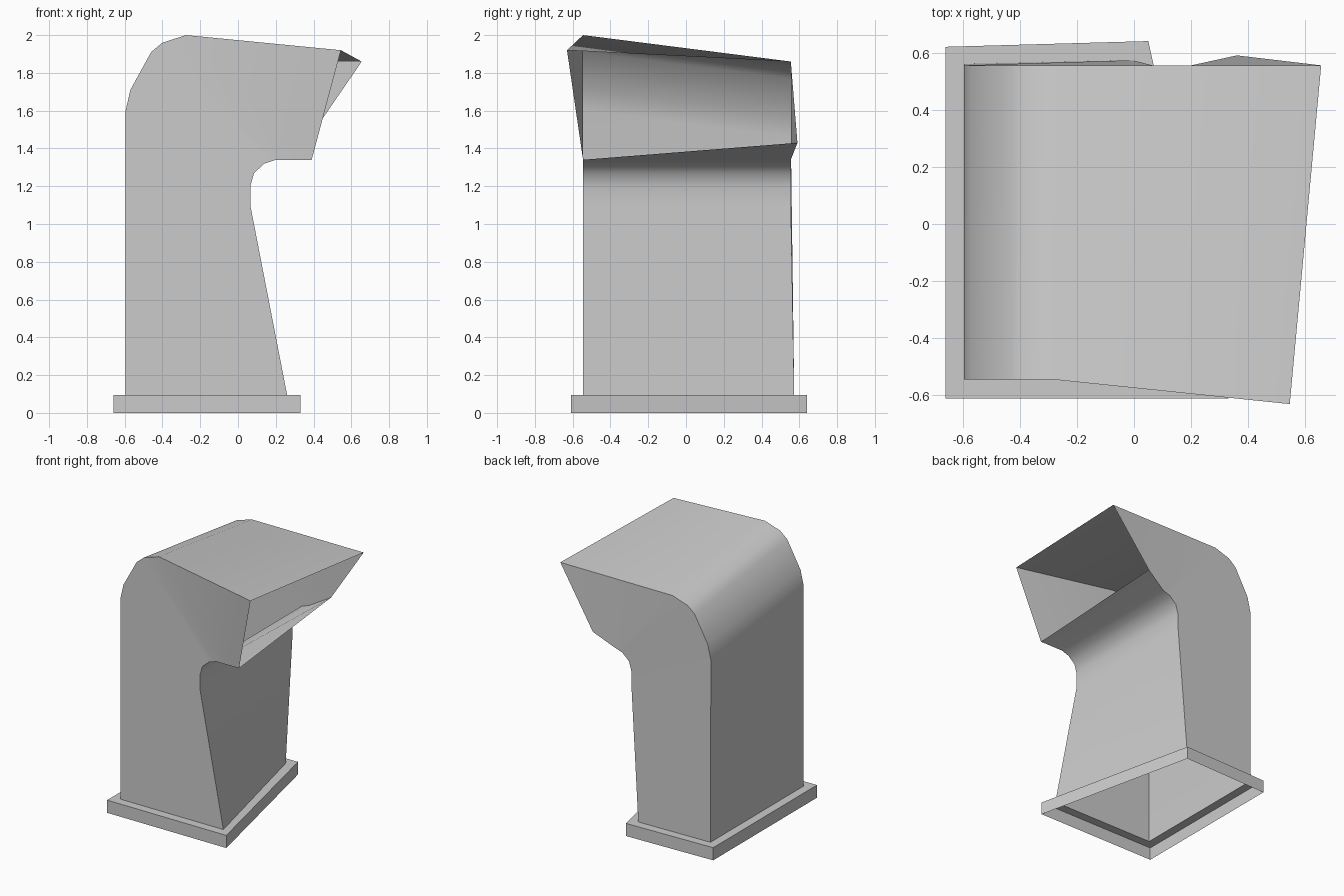
import bpy, bmesh, math

if "Cube" in bpy.data.objects:
    bpy.data.objects.remove(bpy.data.objects["Cube"])


def loft(name, rings, smooth=False):
    """Open thin shell skinned through four-cornered rings."""
    bm = bmesh.new()
    vs = [[bm.verts.new(p) for p in ring] for ring in rings]
    for a, b in zip(vs, vs[1:]):
        for i in range(4):
            j = (i + 1) % 4
            bm.faces.new((a[i], a[j], b[j], b[i]))
    mesh = bpy.data.meshes.new(name)
    bm.to_mesh(mesh)
    bm.free()
    ob = bpy.data.objects.new(name, mesh)
    bpy.context.collection.objects.link(ob)
    if smooth:
        bpy.context.view_layer.objects.active = ob
        ob.select_set(True)
        bpy.ops.object.shade_smooth_by_angle(angle=math.radians(40))
        ob.select_set(False)
    return ob


FRONT, BACK, DROP = -0.545, 0.555, 0.14

# Ring corners run: outer front, inner front, inner back, outer back
foot = [(-0.595, FRONT, 0.095), (0.26, FRONT, 0.095),
        (-0.005, 0.573, 0.095), (-0.595, 0.56, 0.095)]
mouth = [(0.545, -0.63, 1.92), (0.39, FRONT, 1.34),
         (0.36, 0.59, 1.43), (0.655, BACK, 1.86)]

# Side profile of the bend; the outer curve sits lower at the back
outer = [(-0.595, 1.60), (-0.57, 1.71), (-0.46, 1.91), (-0.40, 1.96), (-0.275, 2.0)]
inner = [(0.065, 1.10), (0.065, 1.20), (0.085, 1.27), (0.14, 1.32), (0.20, 1.34)]
bend = [[(ox, FRONT, oz), (ix, FRONT, iz), (ix, BACK, iz), (ox, BACK, oz - DROP)]
        for (ox, oz), (ix, iz) in zip(outer, inner)]

# Hollow bent duct, open at foot and mouth
loft("duct", [foot] + bend + [mouth], smooth=True)

# Base flange: outer skirt and flat top ring around the duct foot
rim = [(-0.66, -0.61), (0.33, -0.61), (0.05, 0.64), (-0.66, 0.62)]
loft("base_flange", [[(x, y, 0) for x, y in rim],
                     [(x, y, 0.095) for x, y in rim], foot])
